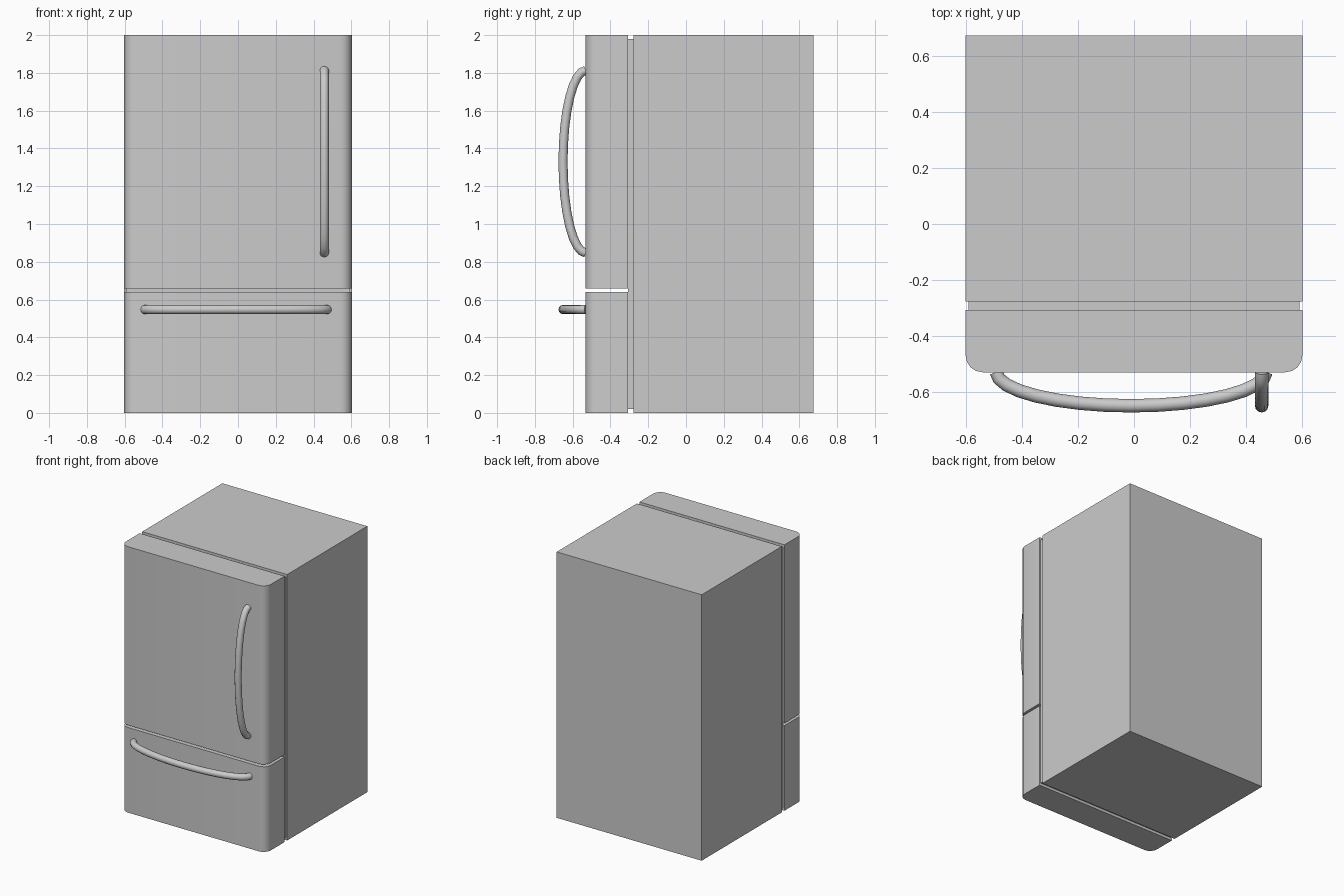
import bpy, bmesh, math
from mathutils import Vector

if "Cube" in bpy.data.objects:
    bpy.data.objects.remove(bpy.data.objects["Cube"])


def smooth(obj):
    bpy.ops.object.select_all(action='DESELECT')
    obj.select_set(True)
    bpy.context.view_layer.objects.active = obj
    bpy.ops.object.shade_smooth_by_angle(angle=math.radians(40))


def prism(name, outline, z0, z1):
    """Extrude an xy outline from z0 up to z1."""
    bm = bmesh.new()
    face = bm.faces.new([bm.verts.new((x, y, z0)) for x, y in outline])
    ext = bmesh.ops.extrude_face_region(bm, geom=[face])
    top = [v for v in ext['geom'] if isinstance(v, bmesh.types.BMVert)]
    bmesh.ops.translate(bm, verts=top, vec=(0, 0, z1 - z0))
    bmesh.ops.recalc_face_normals(bm, faces=bm.faces)
    mesh = bpy.data.meshes.new(name)
    bm.to_mesh(mesh)
    bm.free()
    obj = bpy.data.objects.new(name, mesh)
    bpy.context.collection.objects.link(obj)
    return obj


def box_outline(half_x, y0, y1):
    return [(-half_x, y0), (half_x, y0), (half_x, y1), (-half_x, y1)]


def door_outline(half_x, y0, y1, r, steps=4):
    """Rectangle with rounded front corners."""
    arc = [math.radians(90 * i / steps) for i in range(steps + 1)]
    right = [(half_x - r + r * math.sin(a), y0 + r - r * math.cos(a)) for a in arc]
    left = [(-x, y) for x, y in reversed(right)]
    return right + [(half_x, y1), (-half_x, y1)] + left


def handle(name, centre, along, half_length=0.483, depth=0.121, radius=0.024, steps=16):
    """Round bar bowed outward from the door front."""
    curve = bpy.data.curves.new(name, 'CURVE')
    curve.dimensions = '3D'
    curve.bevel_depth = radius
    curve.bevel_resolution = 4
    curve.use_fill_caps = True
    spline = curve.splines.new('POLY')
    spline.points.add(steps)
    for i, point in enumerate(spline.points):
        a = math.pi * i / steps
        p = (Vector(centre) + Vector(along) * half_length * math.cos(a)
             + Vector((0, -depth * math.sin(a), 0)))
        point.co = (*p, 1)
    obj = bpy.data.objects.new(name, curve)
    bpy.context.collection.objects.link(obj)
    bpy.ops.object.select_all(action='DESELECT')
    obj.select_set(True)
    bpy.context.view_layer.objects.active = obj
    bpy.ops.object.convert(target='MESH')
    smooth(bpy.context.view_layer.objects.active)


# Cabinet and the recessed door seal
prism("cabinet", box_outline(0.603, -0.277, 0.675), 0, 2)
prism("door_seal", box_outline(0.593, -0.308, -0.277), 0.02, 1.98)

# Upper door and lower freezer drawer
front = door_outline(0.603, -0.531, -0.308, 0.06)
for name, z0, z1 in (("upper_door", 0.658, 2), ("freezer_drawer", 0, 0.64)):
    smooth(prism(name, front, z0, z1))

# Bowed bar handles
handle("door_handle", (0.457, -0.53, 1.33), (0, 0, 1))
handle("drawer_handle", (-0.01, -0.53, 0.547), (1, 0, 0))
